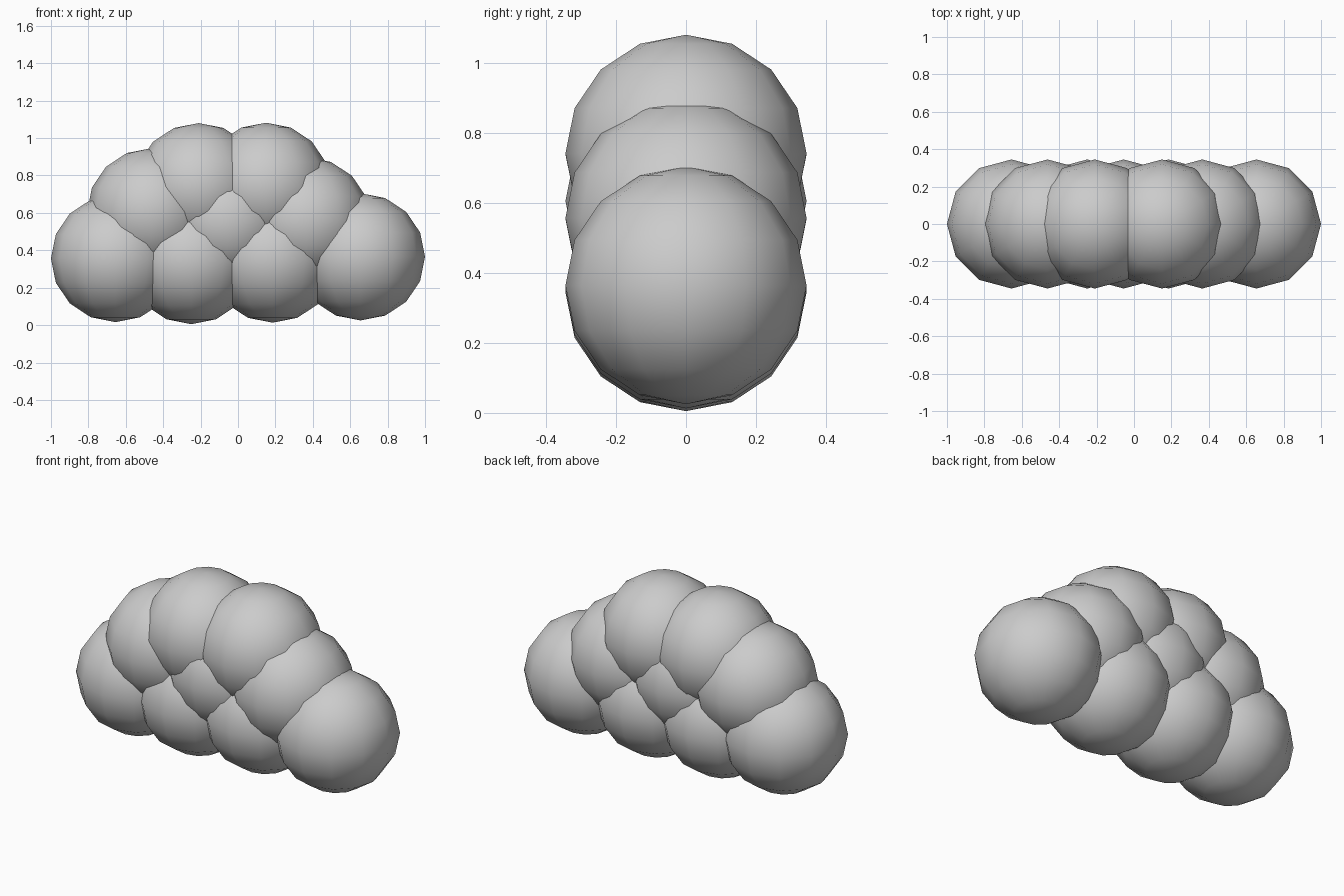
import bpy

cube = bpy.data.objects.get("Cube")
if cube:
    bpy.data.objects.remove(cube, do_unlink=True)

# Single matte grey for the whole cloud
grey = bpy.data.materials.new("cloud_grey")
grey.use_nodes = True
colour = (0.6, 0.6, 0.6, 1)
grey.diffuse_color = colour
grey.node_tree.nodes["Principled BSDF"].inputs["Base Color"].default_value = colour

RADIUS, HALF_HEIGHT = 0.345, 0.34

# Puff centres, as x and z
puffs = {
    "right_lower_puff": (-0.655, 0.356),
    "right_inner_lower_puff": (-0.25, 0.345),
    "left_inner_lower_puff": (0.185, 0.353),
    "left_lower_puff": (0.655, 0.365),
    "right_upper_puff": (-0.462, 0.606),
    "right_top_puff": (-0.21, 0.74),
    "left_top_puff": (0.15, 0.742),
    "left_upper_puff": (0.365, 0.558),
    "middle_puff": (-0.055, 0.555),
}


def add_puff(name, x, z):
    bpy.ops.mesh.primitive_uv_sphere_add(
        segments=12, ring_count=8, radius=RADIUS, location=(x, 0, z))
    puff = bpy.context.object
    puff.name = name
    puff.scale.z = HALF_HEIGHT / RADIUS
    puff.data.materials.append(grey)
    bpy.ops.object.shade_smooth()


for name, (x, z) in puffs.items():
    add_puff(name, x, z)
